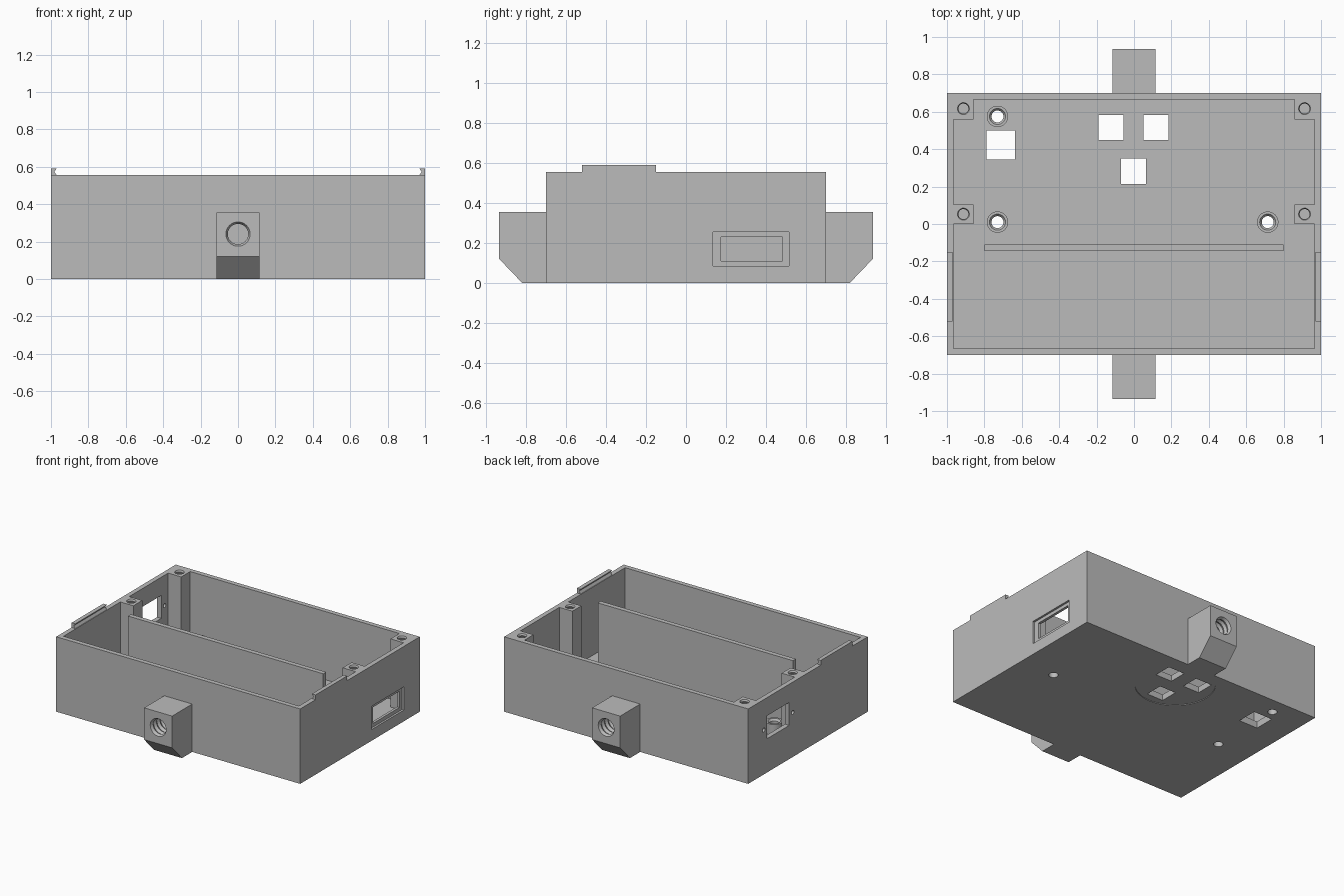
import bpy, bmesh, math
from mathutils import Matrix, Vector

cube = bpy.data.objects.get("Cube")
if cube:
    bpy.data.objects.remove(cube, do_unlink=True)

grey = bpy.data.materials.new("plain grey plastic")
grey.use_nodes = True
COLOUR = (0.5, 0.5, 0.5, 1)
grey.diffuse_color = COLOUR
grey.node_tree.nodes["Principled BSDF"].inputs["Base Color"].default_value = COLOUR

WALL, TOP, FLOOR = 0.035, 0.555, 0.05
HALF_Y = 0.7


def finish(name, bm):
    bmesh.ops.recalc_face_normals(bm, faces=bm.faces)
    mesh = bpy.data.meshes.new(name)
    bm.to_mesh(mesh)
    bm.free()
    mesh.materials.append(grey)
    obj = bpy.data.objects.new(name, mesh)
    bpy.context.scene.collection.objects.link(obj)
    return obj


def box(name, x, y, z):
    bm = bmesh.new()
    bmesh.ops.create_cube(bm, size=1)
    for v in bm.verts:
        v.co = Vector([(r[0] + r[1]) / 2 + c * (r[1] - r[0]) for c, r in zip(v.co, (x, y, z))])
    return finish(name, bm)


def prism(name, outline, place, start, end):
    """Extrude a 2D outline; place(a, b, t) gives the 3D point."""
    bm = bmesh.new()
    rings = [[bm.verts.new(place(a, b, t)) for a, b in outline] for t in (start, end)]
    n = len(outline)
    for r in rings:
        bm.faces.new(r)
    for i in range(n):
        j = (i + 1) % n
        bm.faces.new((rings[0][i], rings[0][j], rings[1][j], rings[1][i]))
    return finish(name, bm)


def lathe(name, profile, matrix, sides=32):
    """Turn (radius, height) pairs around the local z axis, capped at both ends."""
    bm = bmesh.new()
    rings = []
    for r, h in profile:
        angles = [2 * math.pi * k / sides for k in range(sides)]
        rings.append([bm.verts.new(matrix @ Vector((r * math.cos(a), r * math.sin(a), h))) for a in angles])
    bm.faces.new(rings[0])
    bm.faces.new(rings[-1])
    for low, high in zip(rings, rings[1:]):
        for i in range(sides):
            j = (i + 1) % sides
            bm.faces.new((low[i], low[j], high[j], high[i]))
    return finish(name, bm)


def combine(target, tool, operation="DIFFERENCE"):
    mod = target.modifiers.new("shape", "BOOLEAN")
    mod.operation, mod.solver, mod.object = operation, "EXACT", tool
    bpy.context.view_layer.objects.active = target
    bpy.ops.object.modifier_apply(modifier=mod.name)
    bpy.data.objects.remove(tool, do_unlink=True)


def threaded_hole(target, radius, depth, pitch, matrix):
    steps = round(2 * depth / pitch)
    profile = [(radius, 0.02)]
    profile += [(radius * (1 if i % 2 == 0 else 0.84), -i * pitch / 2) for i in range(steps + 1)]
    combine(target, lathe("thread_cutter", profile, matrix))


# Open tray
case = box("case", (-1, 1), (-HALF_Y, HALF_Y), (0, TOP))
combine(case, box("cavity", (WALL - 1, 1 - WALL), (WALL - HALF_Y, HALF_Y - WALL), (FLOOR, 1)))

# Screw posts along the side walls, each with a threaded blind hole
for side in (-1, 1):
    for y0, y1, hole_y in ((0.56, 0.68, 0.617), (0, 0.105, 0.053)):
        xs = sorted((side * 0.858, side * 0.98))
        combine(case, box("post", xs, (y0, y1), (0.02, TOP)), "UNION")
        threaded_hole(case, 0.032, 0.2, 0.025, Matrix.Translation((side * 0.912, hole_y, TOP)))

# Square openings in the floor
for x, y, half in ((-0.122, 0.517, 0.067), (0.117, 0.517, 0.067),
                   (-0.003, 0.282, 0.067), (-0.712, 0.422, 0.077)):
    combine(case, box("floor_cutter", (x - half, x + half), (y - half, y + half), (-0.1, 0.1)))

# Shallow round recess under the three openings
combine(case, lathe("recess_cutter", [(0.27, -0.02), (0.27, 0.005)],
                    Matrix.Translation((0, 0.43, 0)), 64))

# Standoffs with holes right through the floor
for i, (x, y) in enumerate(((-0.73, 0.575), (-0.73, 0.01), (0.715, 0.01))):
    at = Matrix.Translation((x, y, 0))
    standoff = lathe(f"standoff_{i + 1}", [(0.057, FLOOR), (0.057, 0.13)], at)
    bore = [(0.032, -0.1), (0.032, 0.115), (0.043, 0.13), (0.043, 0.2)]
    combine(standoff, lathe("bore_cutter", bore, at))
    combine(case, lathe("bore_cutter", bore, at))

# Stepped slot in the +x wall
combine(case, box("recess_cutter", (0.985, 1.1), (0.135, 0.515), (0.083, 0.255)))
combine(case, box("slot_cutter", (0.9, 1.1), (0.175, 0.482), (0.11, 0.23)))

# Window and its two screw holes in the -x wall
combine(case, box("window_cutter", (-1.1, -0.9), (0.22, 0.48), (0.25, 0.42)))
for y in (0.178, 0.518):
    turn = Matrix.Translation((-1, y, 0.33)) @ Matrix.Rotation(math.pi / 2, 4, "Y")
    combine(case, lathe("screw_cutter", [(0.015, -0.1), (0.015, 0.1)], turn, 16))

# Divider across the tray
box("divider", (-0.8, 0.8), (-0.145, -0.11), (FLOOR, TOP - 0.005))

# Notched snap ridges on the side walls, and threaded lugs front and back
ridge = [(0.97, TOP), (1, TOP), (1, 0.59), (0.97, 0.59), (0.982, 0.573)]
lug_outline = [(HALF_Y, 0), (0.82, 0), (0.935, 0.12), (0.935, 0.355), (HALF_Y, 0.355)]
for side, ridge_name, lug_name in ((-1, "right_ridge", "front_lug"), (1, "left_ridge", "back_lug")):
    prism(ridge_name, ridge, lambda a, b, t: (side * a, t, b), -0.52, -0.15)
    lug = prism(lug_name, lug_outline, lambda a, b, t: (t, side * a, b), -0.115, 0.115)
    facing = Matrix.Translation((0, side * 0.935, 0.24)) @ Matrix.Rotation(-side * math.pi / 2, 4, "X")
    threaded_hole(lug, 0.065, 0.2, 0.04, facing)

# Keep edges crisp, round holes smooth
for obj in bpy.context.scene.objects:
    obj.select_set(obj.type == "MESH" and grey.name in obj.data.materials)
bpy.context.view_layer.objects.active = case
bpy.ops.object.shade_smooth_by_angle(angle=math.radians(25))
